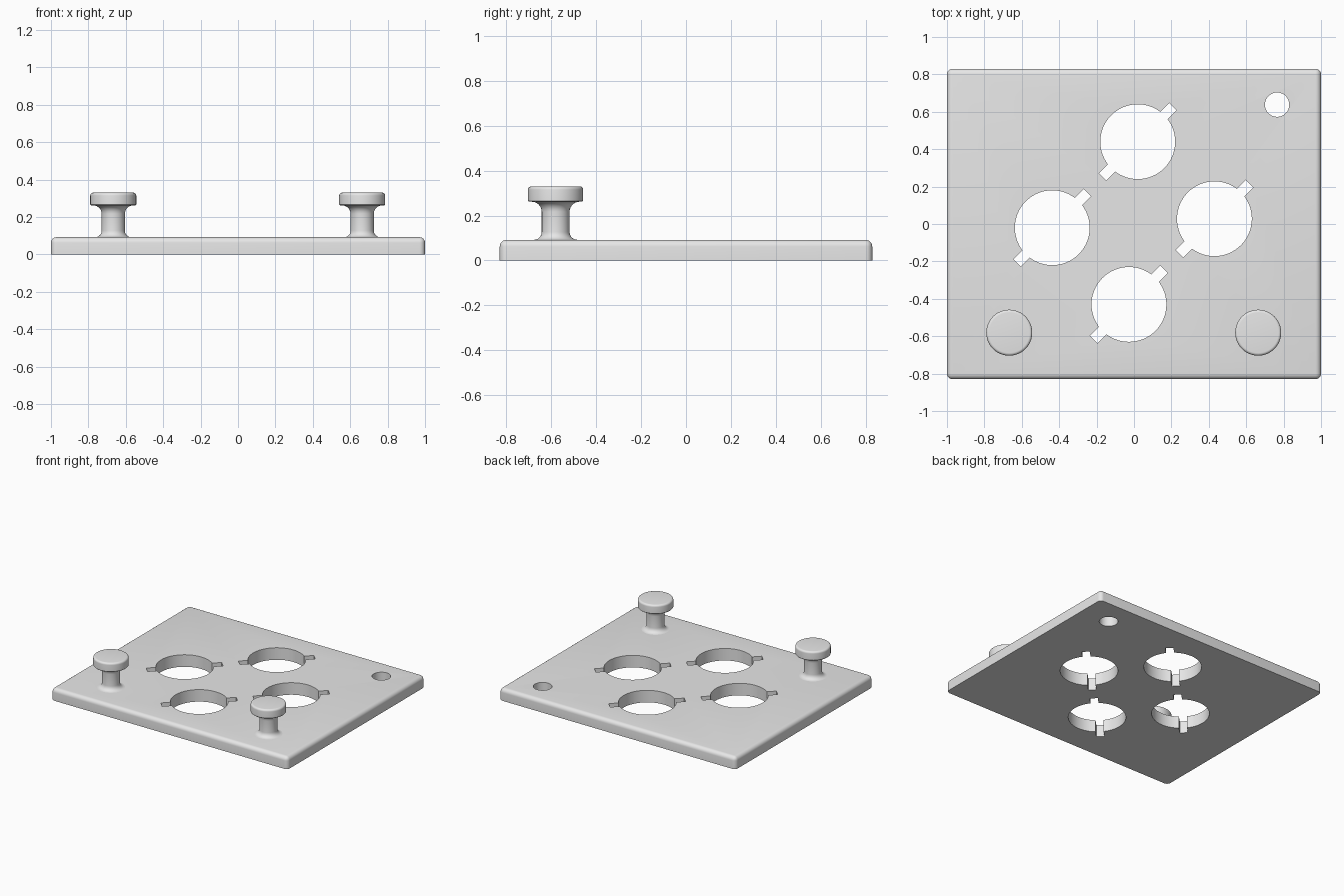
import bpy, bmesh, math
from mathutils import Matrix, Vector

cube = bpy.data.objects.get("Cube")
if cube:
    bpy.data.objects.remove(cube, do_unlink=True)

grey = bpy.data.materials.new("plain grey")
grey.use_nodes = True
grey.diffuse_color = (0.8, 0.8, 0.8, 1)
grey.node_tree.nodes["Principled BSDF"].inputs["Base Color"].default_value = (0.8, 0.8, 0.8, 1)

THICK = 0.092


def make_object(name, bm):
    bmesh.ops.recalc_face_normals(bm, faces=bm.faces)
    mesh = bpy.data.meshes.new(name)
    bm.to_mesh(mesh)
    bm.free()
    mesh.materials.append(grey)
    obj = bpy.data.objects.new(name, mesh)
    bpy.context.collection.objects.link(obj)
    return obj


def smooth(obj):
    bpy.ops.object.select_all(action="DESELECT")
    obj.select_set(True)
    bpy.context.view_layer.objects.active = obj
    bpy.ops.object.shade_smooth_by_angle(angle=math.radians(35))


def arc(cx, cz, r, start, end, steps=6):
    """Points of an arc in the (radius, height) plane, angles in degrees."""
    angles = [math.radians(start + (end - start) * i / steps) for i in range(steps + 1)]
    return [(cx + r * math.cos(a), cz + r * math.sin(a)) for a in angles]


def round_cutter(name, x, y, radius):
    bm = bmesh.new()
    bmesh.ops.create_cone(bm, cap_ends=True, segments=64, radius1=radius, radius2=radius,
                          depth=0.4, matrix=Matrix.Translation((x, y, 0.05)))
    return make_object(name, bm)


def slot_cutter(name, x, y):
    bm = bmesh.new()
    place = Matrix.Translation((x, y, 0.05)) @ Matrix.Rotation(math.radians(45), 4, "Z")
    bmesh.ops.create_cube(bm, size=1, matrix=place @ Matrix.Diagonal((0.53, 0.056, 0.4, 1)))
    return make_object(name, bm)


# Base plate: rounded upright corners and top edge, sharp bottom edge
bm = bmesh.new()
bmesh.ops.create_cube(bm, size=1, matrix=Matrix.Translation((0, 0, THICK / 2))
                      @ Matrix.Diagonal((2, 1.66, THICK, 1)))
edges = [e for e in bm.edges if max(v.co.z for v in e.verts) > THICK / 2]
bmesh.ops.bevel(bm, geom=edges, offset=0.03, segments=6, profile=0.5, affect="EDGES")
plate = make_object("base_plate", bm)

# Four keyed round openings and one small hole
cutters = []
for i, (x, y) in enumerate([(0.02, 0.44), (-0.437, -0.02), (0.43, 0.028), (-0.027, -0.43)]):
    cutters.append(round_cutter(f"opening_cutter_{i}", x, y, 0.2))
    cutters.append(slot_cutter(f"slot_cutter_{i}", x, y))
cutters.append(round_cutter("small_hole_cutter", 0.765, 0.638, 0.065))

for cutter in cutters:
    mod = plate.modifiers.new("cut", "BOOLEAN")
    mod.operation = "DIFFERENCE"
    mod.solver = "EXACT"
    mod.object = cutter
bpy.context.view_layer.update()
cut_mesh = bpy.data.meshes.new_from_object(
    plate.evaluated_get(bpy.context.evaluated_depsgraph_get()))
plate.modifiers.clear()
plate.data = cut_mesh
for cutter in cutters:
    bpy.data.objects.remove(cutter, do_unlink=True)
smooth(plate)

# Knobs: flared foot, slim stem, flared neck and rounded disc head
STEM, HEAD, HEAD_LOW, TOP = 0.062, 0.123, 0.262, 0.33
profile = [(0, THICK - 0.01), (STEM + 0.035, THICK - 0.01)]
profile += arc(STEM + 0.035, THICK + 0.035, 0.035, 270, 180)
profile += arc(STEM + 0.045, HEAD_LOW - 0.045, 0.045, 180, 90)
profile += [(HEAD - 0.004, HEAD_LOW), (HEAD, HEAD_LOW + 0.004)]
profile += arc(HEAD - 0.015, TOP - 0.015, 0.015, 0, 90)
profile += [(0, TOP)]

for name, x in (("right_knob", -0.667), ("left_knob", 0.664)):
    bm = bmesh.new()
    points = [bm.verts.new((r, 0, z)) for r, z in profile]
    lines = [bm.edges.new(pair) for pair in zip(points, points[1:])]
    bmesh.ops.spin(bm, geom=points + lines, cent=(0, 0, 0), axis=(0, 0, 1),
                   angle=math.tau, steps=48, use_duplicate=False)
    bmesh.ops.remove_doubles(bm, verts=bm.verts, dist=0.0005)
    bmesh.ops.translate(bm, verts=bm.verts, vec=Vector((x, -0.581, 0)))
    smooth(make_object(name, bm))
